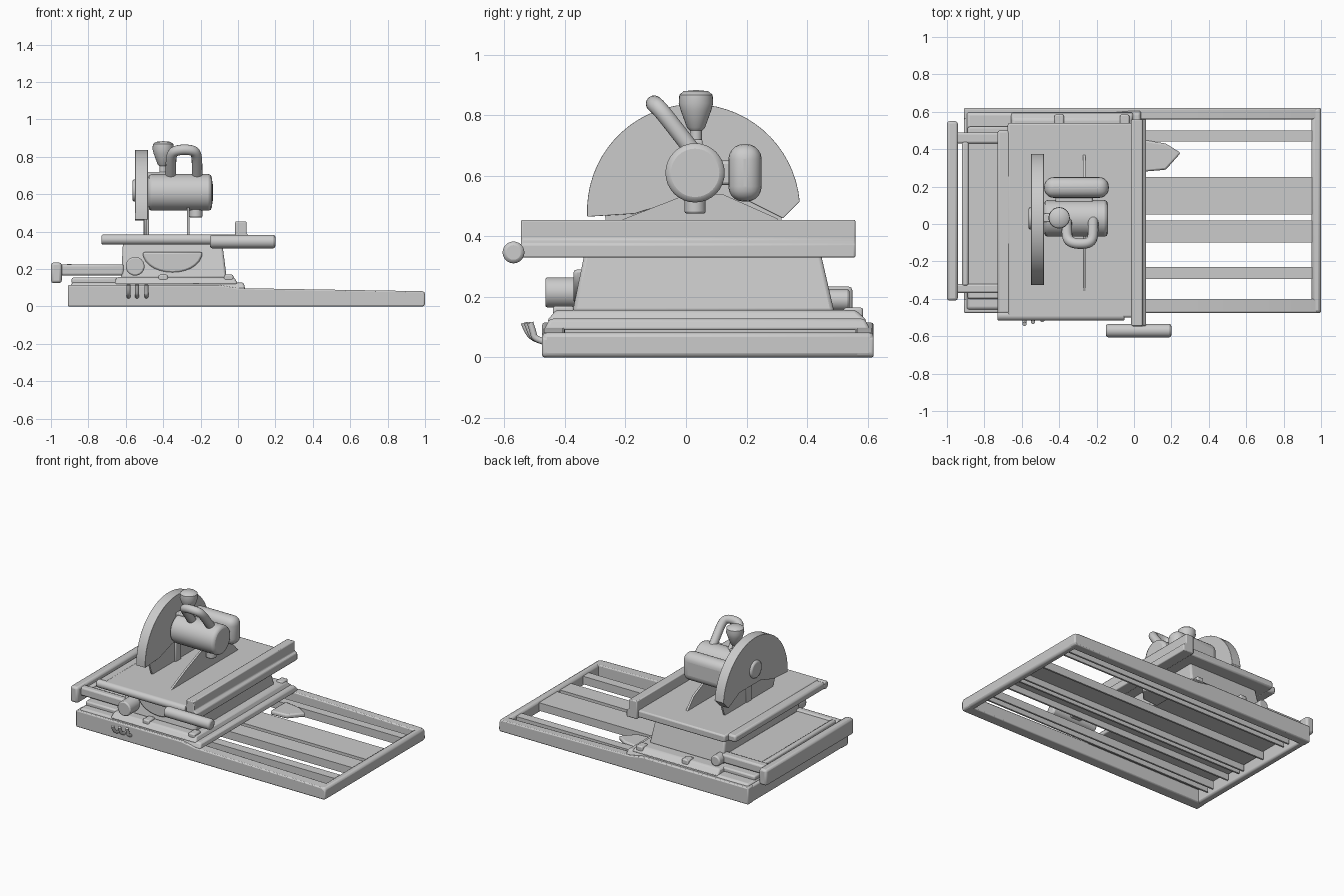
import bpy, bmesh, math
from mathutils import Vector

if "Cube" in bpy.data.objects:
    bpy.data.objects.remove(bpy.data.objects["Cube"])


def finish(name, bm, bevel=0.0, segs=2):
    bmesh.ops.recalc_face_normals(bm, faces=bm.faces)
    me = bpy.data.meshes.new(name)
    bm.to_mesh(me)
    bm.free()
    ob = bpy.data.objects.new(name, me)
    bpy.context.collection.objects.link(ob)
    if bevel:
        m = ob.modifiers.new("Bevel", 'BEVEL')
        m.width, m.segments, m.limit_method = bevel, segs, 'ANGLE'
    bpy.ops.object.select_all(action='DESELECT')
    ob.select_set(True)
    bpy.context.view_layer.objects.active = ob
    bpy.ops.object.shade_smooth_by_angle(angle=math.radians(35))
    return ob


def loft(name, low, high, z0, z1, bevel=0.0, segs=2):
    """Box whose bottom and top rectangles (x0, x1, y0, y1) may differ."""
    bm = bmesh.new()
    rings = []
    for (x0, x1, y0, y1), z in ((low, z0), (high, z1)):
        rings.append([bm.verts.new((x, y, z)) for x, y in ((x0, y0), (x1, y0), (x1, y1), (x0, y1))])
    a, b = rings
    bm.faces.new(a)
    bm.faces.new(b)
    for i in range(4):
        bm.faces.new((a[i], a[(i + 1) % 4], b[(i + 1) % 4], b[i]))
    return finish(name, bm, bevel, segs)


def box(name, x0, x1, y0, y1, z0, z1, bevel=0.0):
    r = (x0, x1, y0, y1)
    return loft(name, r, r, z0, z1, bevel)


def prism(name, pts, axis, lo, hi, bevel=0.0):
    """Extrude a 2D outline along x (pts = y,z), y (pts = x,z) or z (pts = x,y)."""
    place = {'x': lambda p, d: (d, p[0], p[1]),
             'y': lambda p, d: (p[0], d, p[1]),
             'z': lambda p, d: (p[0], p[1], d)}[axis]
    bm = bmesh.new()
    a = [bm.verts.new(place(p, lo)) for p in pts]
    b = [bm.verts.new(place(p, hi)) for p in pts]
    bm.faces.new(a)
    bm.faces.new(b)
    n = len(pts)
    for i in range(n):
        bm.faces.new((a[i], a[(i + 1) % n], b[(i + 1) % n], b[i]))
    return finish(name, bm, bevel)


def rod(name, p0, p1, r0, r1=None, bevel=0.008):
    p0, p1 = Vector(p0), Vector(p1)
    bm = bmesh.new()
    bmesh.ops.create_cone(bm, cap_ends=True, segments=32, radius1=r0,
                          radius2=r0 if r1 is None else r1, depth=(p1 - p0).length)
    rot = (p1 - p0).to_track_quat('Z', 'Y').to_matrix()
    for v in bm.verts:
        v.co = rot @ v.co + (p0 + p1) / 2
    return finish(name, bm, bevel)


def lathe(name, profile, centre):
    """Spin (radius, z) points around a vertical axis."""
    bm = bmesh.new()
    vs = [bm.verts.new((r, 0, z)) for r, z in profile]
    es = [bm.edges.new(e) for e in zip(vs, vs[1:])]
    bmesh.ops.spin(bm, geom=vs + es, axis=(0, 0, 1), cent=(0, 0, 0), angle=math.tau, steps=28)
    bmesh.ops.remove_doubles(bm, verts=bm.verts, dist=1e-4)
    ob = finish(name, bm)
    ob.location = centre
    return ob


def tube(name, pts, r):
    cu = bpy.data.curves.new(name, 'CURVE')
    cu.dimensions, cu.bevel_depth, cu.bevel_resolution, cu.use_fill_caps = '3D', r, 5, True
    sp = cu.splines.new('NURBS')
    sp.points.add(len(pts) - 1)
    for q, p in zip(sp.points, pts):
        q.co = (*p, 1)
    sp.order_u, sp.use_endpoint_u, sp.resolution_u = 3, True, 8
    ob = bpy.data.objects.new(name, cu)
    bpy.context.collection.objects.link(ob)


# Base frame: long rails with a slight taper, closed by end rails
rail = [(-0.91, 0.0), (0.99, 0.0), (1.0, 0.01), (1.0, 0.065), (0.97, 0.082),
        (0.0, 0.098), (-0.1, 0.115), (-0.91, 0.115)]
prism("front_rail", rail, 'y', -0.475, -0.40, 0.012)
prism("back_rail", rail, 'y', 0.56, 0.62, 0.012)
box("right_end_rail", 0.95, 1.0, -0.475, 0.62, 0.0, 0.082, 0.015)
box("left_end_rail", -0.91, -0.86, -0.475, 0.62, 0.0, 0.115, 0.012)

# Tray slats: inverted channels
for i, (y0, y1) in enumerate(((0.44, 0.50), (0.05, 0.25), (-0.10, 0.02), (-0.295, -0.23))):
    t = 0.012
    prism(f"tray_slat_{i + 1}",
          [(y0, 0.015), (y0, 0.07), (y1, 0.07), (y1, 0.015), (y1 - t, 0.015),
           (y1 - t, 0.058), (y0 + t, 0.058), (y0 + t, 0.015)], 'x', -0.84, 0.96)
prism("tray_gusset", [(0.05, 0.28), (0.17, 0.29), (0.25, 0.38), (0.17, 0.43), (0.05, 0.45)], 'z', 0.05, 0.08, 0.01)

# Deck, pedestal and its foot flange
loft("deck", (-0.90, 0.04, -0.47, 0.61), (-0.89, 0.03, -0.45, 0.59), 0.09, 0.128, 0.01)
loft("pedestal_flange", (-0.66, 0.0, -0.46, 0.60), (-0.65, -0.02, -0.43, 0.56), 0.12, 0.157, 0.01)
loft("pedestal", (-0.625, -0.06, -0.375, 0.49), (-0.615, -0.085, -0.335, 0.445), 0.15, 0.345, 0.012)
prism("pedestal_front_panel",
      [(-0.35 + 0.16 * math.cos(a), 0.29 + 0.11 * math.sin(a))
       for a in (math.pi + math.pi * k / 14 for k in range(15))], 'y', -0.372, -0.33, 0.01)
for i, x in enumerate((-0.40, -0.05)):
    box(f"back_lug_{i + 1}", x - 0.025, x + 0.025, 0.52, 0.585, 0.12, 0.165, 0.008)
    box(f"front_lug_{i + 1}", x - 0.025, x + 0.025, -0.44, -0.37, 0.12, 0.17, 0.008)
rod("front_lock_knob", (-0.55, -0.465, 0.215), (-0.55, -0.34, 0.215), 0.05)
rod("back_lock_knob", (-0.60, 0.44, 0.19), (-0.60, 0.54, 0.19), 0.036)

# Front latch clips
for i, x in enumerate((-0.585, -0.54, -0.49)):
    tube(f"latch_clip_{i + 1}", [(x, -0.46, 0.05), (x, -0.50, 0.06), (x, -0.525 + 0.01 * i, 0.085),
                                 (x, -0.535 + 0.01 * i, 0.115)], 0.011)

# Left outfeed extension
box("extension_plate", -0.92, -0.62, -0.33, 0.44, 0.175, 0.215, 0.01)
box("extension_lip", -0.92, -0.885, -0.33, 0.44, 0.165, 0.228, 0.01)
for n, y0, y1 in (("front", -0.37, -0.32), ("back", 0.43, 0.49)):
    box(f"extension_arm_{n}", -0.97, -0.61, y0, y1, 0.165, 0.225, 0.012)
    box(f"extension_guide_{n}", -0.89, -0.62, y0 - 0.03, y1 + 0.03, 0.12, 0.155, 0.01)
box("extension_end_bar", -1.0, -0.942, -0.41, 0.55, 0.125, 0.235, 0.014)

# Work table with front and back edge rails
box("table_top", -0.675, 0.045, -0.50, 0.54, 0.335, 0.385, 0.01)
rod("table_front_rail", (-0.73, -0.49, 0.358), (-0.05, -0.49, 0.358), 0.027)
box("table_left_edge", -0.73, -0.66, -0.48, 0.50, 0.335, 0.382, 0.012)

# Fence and guide handle
prism("fence", [(-0.015, 0.33), (0.065, 0.33), (0.065, 0.375), (0.045, 0.39), (0.045, 0.455), (-0.015, 0.455)],
      'y', -0.545, 0.56, 0.006)
rod("guide_handle", (-0.15, -0.57, 0.347), (0.20, -0.57, 0.347), 0.036, bevel=0.012)
box("guide_handle_bracket", -0.01, 0.05, -0.57, -0.50, 0.33, 0.375, 0.006)

# Blade guard: half disc with a relief at the bottom, and the blade within
cy, cz, R = 0.025, 0.485, 0.352
arc = [(cy + R * math.cos(a), cz + R * math.sin(a)) for a in
       (math.radians(5 + 178 * k / 32) for k in range(33))]
prism("blade_guard", arc + [(-0.325, 0.465), (-0.17, 0.475), (-0.03, 0.52), (0.2, 0.52), (0.32, 0.46)],
      'x', -0.55, -0.482, 0.018)
prism("saw_blade", [(cy + 0.30 * math.cos(a), max(0.38, 0.53 + 0.30 * math.sin(a)))
                    for a in (math.tau * k / 48 for k in range(48)) if math.sin(a) > -0.55],
      'x', -0.50, -0.488)
rod("guard_hub", (-0.565, 0.03, 0.62), (-0.47, 0.03, 0.62), 0.06, bevel=0.012)
box("guard_foot", -0.505, -0.475, 0.0, 0.06, 0.38, 0.56, 0.006)

# Motor, side housing and support fin
rod("motor_body", (-0.48, 0.03, 0.61), (-0.14, 0.03, 0.61), 0.098, bevel=0.018)
rod("motor_collar", (-0.48, 0.03, 0.61), (-0.42, 0.03, 0.61), 0.085, bevel=0.01)
loft("side_housing", (-0.48, -0.135, 0.14, 0.25), (-0.48, -0.135, 0.14, 0.25), 0.515, 0.705, 0.05, 5)
box("housing_link", -0.42, -0.22, 0.08, 0.18, 0.57, 0.65, 0.01)
prism("support_fin", [(-0.36, 0.384), (-0.20, 0.46), (-0.02, 0.53), (0.12, 0.54), (0.30, 0.46), (0.37, 0.384)],
      'x', -0.272, -0.258)
rod("trigger_boss", (-0.225, 0.03, 0.475), (-0.225, 0.03, 0.56), 0.035)

# Carry handle and top knob
tube("carry_handle", [(-0.36, 0.04, 0.66), (-0.36, -0.03, 0.75), (-0.355, -0.085, 0.82), (-0.32, -0.105, 0.838),
                      (-0.25, -0.105, 0.838), (-0.222, -0.085, 0.82), (-0.218, -0.03, 0.75),
                      (-0.218, 0.04, 0.66)], 0.028)
lathe("top_knob", [(0, -0.13), (0.02, -0.13), (0.02, 0.0), (0.03, 0.01), (0.05, 0.065), (0.057, 0.09),
                   (0.055, 0.118), (0.04, 0.13), (0, 0.134)], (-0.40, 0.033, 0.75))
box("knob_bracket", -0.485, -0.37, 0.01, 0.055, 0.66, 0.72, 0.006)
